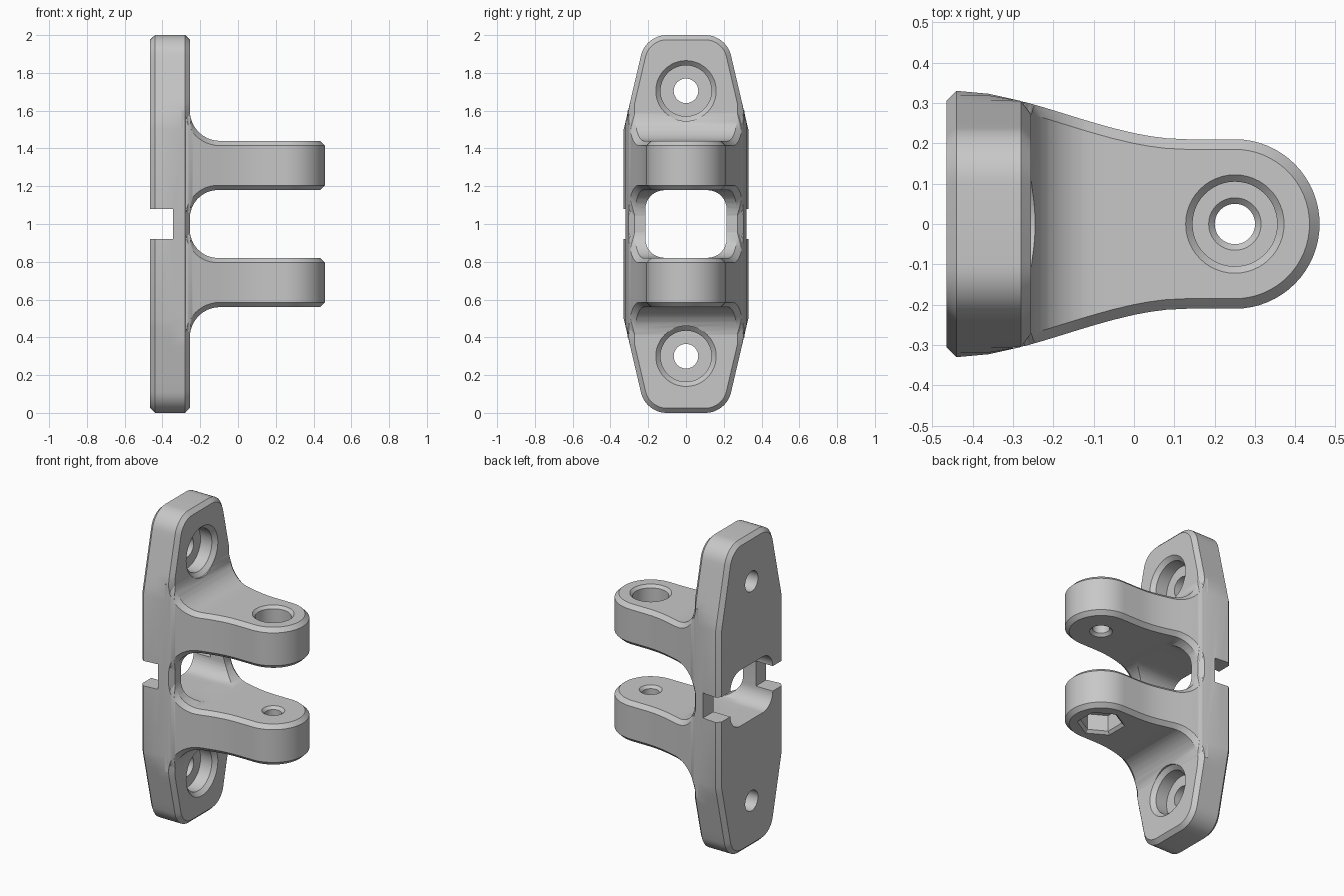
import bpy, bmesh, math

if "Cube" in bpy.data.objects:
    bpy.data.objects.remove(bpy.data.objects["Cube"])

C = 0.025                      # chamfer size
BACK, FRONT = -0.465, -0.255   # mounting plate faces
TIP_X, TIP_R = 0.25, 0.21      # rounded lug end

metal = bpy.data.materials.new("grey_metal")
metal.diffuse_color = (0.575, 0.575, 0.575, 1)
metal.use_nodes = True
metal.node_tree.nodes["Principled BSDF"].inputs["Base Color"].default_value = metal.diffuse_color


def make_object(name, bm):
    bmesh.ops.remove_doubles(bm, verts=bm.verts, dist=1e-6)
    bmesh.ops.triangulate(bm, faces=bm.faces)
    bm.normal_update()
    bmesh.ops.recalc_face_normals(bm, faces=bm.faces)
    if bm.calc_volume(signed=True) < 0:
        bmesh.ops.reverse_faces(bm, faces=bm.faces)
    mesh = bpy.data.meshes.new(name)
    bm.to_mesh(mesh)
    bm.free()
    mesh.materials.append(metal)
    obj = bpy.data.objects.new(name, mesh)
    bpy.context.collection.objects.link(obj)
    return obj


def loft(name, rings):
    """Skin a list of equal closed rings and cap both ends."""
    bm = bmesh.new()
    loops = [[bm.verts.new(p) for p in ring] for ring in rings]
    n = len(loops[0])
    for a, b in zip(loops, loops[1:]):
        for i in range(n):
            j = (i + 1) % n
            bm.faces.new((a[i], a[j], b[j], b[i]))
    bm.faces.new(loops[0][::-1])
    bm.faces.new(loops[-1])
    return make_object(name, bm)


def turned(name, profile, axis, centre, sides=48):
    """Turned cutter: profile of (radius, position) along the x or z axis."""
    rings = []
    for r, t in profile:
        ring = []
        for k in range(sides):
            a = math.pi / 2 + 2 * math.pi * k / sides
            u, v = r * math.cos(a), r * math.sin(a)
            ring.append((centre + u, v, t) if axis == "z" else (t, u, centre + v))
        rings.append(ring)
    return loft(name, rings)


def volume(mesh):
    bm = bmesh.new()
    bm.from_mesh(mesh)
    v = bm.calc_volume(signed=True)
    bm.free()
    return v


def cut(target, cutter):
    """Subtract the cutter, keeping the first solver result with a sane volume."""
    before, tool = volume(target.data), volume(cutter.data)
    for solver in ("MANIFOLD", "EXACT", "FLOAT"):
        mod = target.modifiers.new("cut", "BOOLEAN")
        mod.operation = "DIFFERENCE"
        mod.solver = solver
        mod.object = cutter
        bpy.context.view_layer.update()
        graph = bpy.context.evaluated_depsgraph_get()
        result = bpy.data.meshes.new_from_object(target.evaluated_get(graph))
        target.modifiers.clear()
        after = volume(result)
        if max(before - tool, 0.3 * before) - 1e-5 < after < before - 1e-6:
            target.data = result
            break
    bpy.data.objects.remove(cutter, do_unlink=True)


def half_width(x):
    """Flared half width of the bracket seen from above."""
    t = min(max((0.13 - x) / 0.59, 0), 1)
    return 0.21 + 0.122 * (3 * t * t - 2 * t ** 3)


# Mounting plate: tapered outline with rounded corners, chamfered front and back
lean = math.radians(13.3)
corner = [(0.102 + 0.14 * math.cos(a), 1.86 + 0.14 * math.sin(a), a)
          for a in [lean + (math.pi / 2 - lean) * k / 10 for k in range(11)]]
y1, z1 = corner[0][:2]
quarter = [(0.33, 1.5, lean / 2)]
quarter += [(0.33 + (y1 - 0.33) * k / 8, 1.5 + (z1 - 1.5) * k / 8, lean) for k in range(1, 8)]
quarter += corner


def plate_ring(x, inset):
    q = [(min(y - inset * math.cos(a), half_width(x) - inset), z - inset * math.sin(a))
         for y, z, a in quarter]
    up = q + [(-y, z) for y, z in reversed(q)]
    return [(x, y, z) for y, z in up] + [(x, -y, 2 - z) for y, z in up]


plate = loft("mounting_plate", [
    plate_ring(BACK, C), plate_ring(BACK + C, 0), plate_ring(-0.36, 0),
    plate_ring(FRONT - C, 0), plate_ring(FRONT, C)])


# Lugs: flared, chamfered arms filleted into the plate
def fillet_rise(x, r, off):
    """Height of the fillet above the arm face, for a surface moved inward by off."""
    d = FRONT + r - x
    if d <= 0:
        return -off
    return r - math.sqrt(max((r + off) ** 2 - d * d, 0))


def lug(name, flip):
    steps = [1 - math.cos(math.radians(9 * k)) for k in range(11)]
    xs = sorted({round(x, 4) for x in
                 [-0.30] + [FRONT - C + 0.185 * s for s in steps]
                 + [FRONT + 0.16 * s for s in steps]
                 + [-0.05, 0.0, 0.04, 0.08, 0.13]})
    half = []
    for x in xs:
        slope = (half_width(x + 1e-4) - half_width(x - 1e-4)) / 2e-4
        length = math.hypot(1, slope)
        w = half_width(x) - (0.001 if x < -0.275 else 0)
        half.append((x, w, -slope / length, 1 / length))
    for k in range(17):
        a = math.pi / 2 * (1 - k / 16)
        nx, ny = math.cos(a), math.sin(a) if k < 16 else 0.0
        half.append((TIP_X + TIP_R * nx, TIP_R * ny, nx, ny))
    n = len(half) - 1
    outline = half + [(x, -y, nx, -ny) for x, y, nx, ny in reversed(half[:-1])]
    bm = bmesh.new()
    cols = []
    for x, y, nx, ny in outline:
        ix, iy = x - C * nx, y - C * ny
        pts = [(ix, iy, 1.44 + fillet_rise(ix, 0.16, 0)),
               (x, y, 1.44 + fillet_rise(x, 0.16, C)),
               (x, y, 1.18 - fillet_rise(x, 0.15, C)),
               (ix, iy, 1.18 - fillet_rise(ix, 0.15, 0))]
        cols.append([bm.verts.new((px, py, 2 - pz if flip else pz)) for px, py, pz in pts])
    for i in range(len(cols)):
        a, b = cols[i], cols[(i + 1) % len(cols)]
        for k in range(3):
            bm.faces.new((a[k], b[k], b[k + 1], a[k + 1]))
    for k in (0, 3):
        for i in range(n):
            ids = [i, i + 1, 2 * n - i - 1, 2 * n - i]
            bm.faces.new([cols[j][k] for j in dict.fromkeys(ids)])
    return make_object(name, bm)


upper_lug = lug("upper_lug", False)
lower_lug = lug("lower_lug", True)

# Rounded window through the plate and the inner fillets
window = []
for cy, cz, start in ((1, 1, 0), (-1, 1, 90), (-1, -1, 180), (1, -1, 270)):
    for k in range(9):
        a = math.radians(start + 90 * k / 8)
        window.append((0.115 * cy + 0.1 * math.cos(a), 1 + 0.079 * cz + 0.1 * math.sin(a)))
for part in (plate, upper_lug, lower_lug):
    cut(part, loft("window_cutter", [[(x, y, z) for y, z in window] for x in (-0.6, -0.07)]))

# Cross slot in the back of the plate
slot = [(-0.6, 0.92), (-0.345, 0.92), (-0.345, 1.08), (-0.6, 1.08)]
cut(plate, loft("slot_cutter", [[(x, y, z) for x, z in slot] for y in (-0.5, 0.5)]))

# Counterbored screw holes in the plate, clipping the outer fillets
for z, arm in ((0.3, lower_lug), (1.705, upper_lug)):
    for part in (plate, arm):
        cut(part, turned("screw_hole", [
            (0.065, -0.6), (0.065, -0.36), (0.135, -0.36), (0.135, -0.28),
            (0.16, FRONT), (0.16, 0.0)], "x", z))

# Pivot hole with round counterbore in the upper lug
cut(upper_lug, turned("pivot_hole", [
    (0.067, 1.1), (0.067, 1.18), (0.05, 1.197), (0.05, 1.305), (0.065, 1.32),
    (0.105, 1.32), (0.105, 1.423), (0.122, 1.44), (0.122, 1.6)], "z", TIP_X))

# Pivot hole and hexagonal nut pocket in the lower lug
cut(lower_lug, turned("pivot_hole", [
    (0.05, 0.5), (0.05, 0.803), (0.067, 0.82), (0.067, 0.9)], "z", TIP_X))
cut(lower_lug, turned("nut_pocket", [
    (0.14, 0.4), (0.14, 0.56), (0.122, 0.577), (0.122, 0.68)], "z", TIP_X, 6))

# Smooth curves, crisp chamfers
bpy.ops.object.select_all(action="DESELECT")
for part in (plate, upper_lug, lower_lug):
    part.select_set(True)
bpy.context.view_layer.objects.active = plate
bpy.ops.object.shade_smooth_by_angle(angle=math.radians(30))
